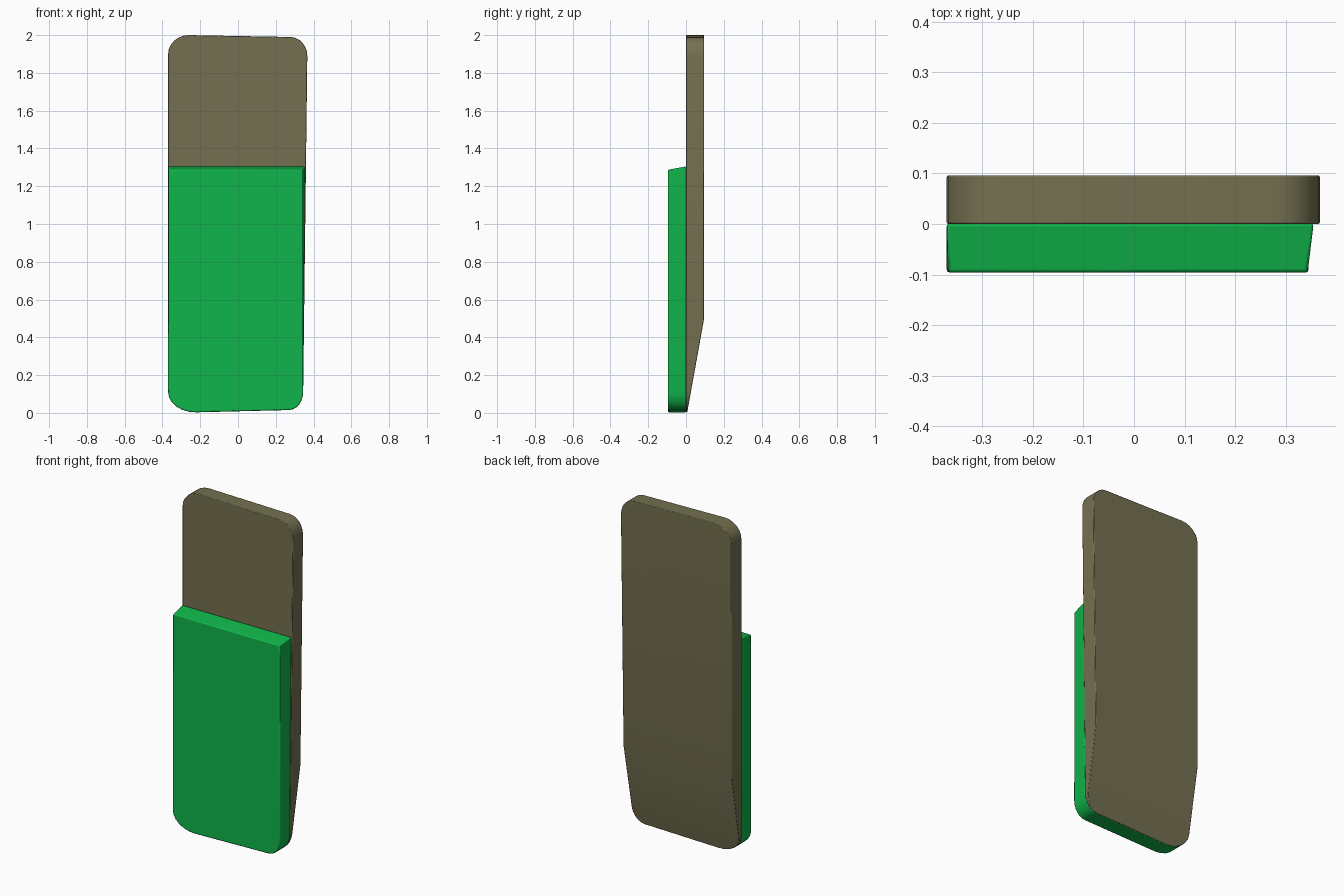
import bpy, bmesh, math
from mathutils import Vector

if "Cube" in bpy.data.objects:
    bpy.data.objects.remove(bpy.data.objects["Cube"], do_unlink=True)


def material(name, rgb):
    m = bpy.data.materials.new(name)
    m.use_nodes = True
    m.diffuse_color = (*rgb, 1)
    bsdf = m.node_tree.nodes["Principled BSDF"]
    bsdf.inputs["Base Color"].default_value = (*rgb, 1)
    bsdf.inputs["Roughness"].default_value = 0.6
    return m


def rounded(corners, steps=6):
    """Outline from (before, corner, after) triples; a lone point stays sharp."""
    pts = []
    for c in corners:
        if len(c) == 1:
            pts.append(Vector(c[0]))
            continue
        a, b, d = (Vector(p) for p in c)
        for i in range(steps + 1):
            t = i / steps * math.pi / 2
            pts.append(b + (a - b) * (1 - math.sin(t)) + (d - b) * (1 - math.cos(t)))
    return pts


def slab(name, front, back, y0, y1, mat, bevel, cut=None):
    """Loft between a front and a back outline, optionally trimmed by a plane."""
    bm = bmesh.new()
    f = [bm.verts.new((p.x, y0, p.y)) for p in front]
    b = [bm.verts.new((p.x, y1, p.y)) for p in back]
    bm.faces.new(f)
    bm.faces.new(b[::-1])
    for i in range(len(f)):
        j = (i + 1) % len(f)
        bm.faces.new((f[j], f[i], b[i], b[j]))
    if cut:
        co, no = cut
        r = bmesh.ops.bisect_plane(bm, geom=bm.verts[:] + bm.edges[:] + bm.faces[:],
                                   plane_co=co, plane_no=no, clear_outer=True)
        edges = [e for e in r["geom_cut"] if isinstance(e, bmesh.types.BMEdge)]
        bmesh.ops.holes_fill(bm, edges=edges, sides=0)
    bmesh.ops.recalc_face_normals(bm, faces=bm.faces[:])
    me = bpy.data.meshes.new(name)
    bm.to_mesh(me)
    bm.free()
    me.materials.append(mat)
    ob = bpy.data.objects.new(name, me)
    bpy.context.collection.objects.link(ob)
    mod = ob.modifiers.new("soft_edges", "BEVEL")
    mod.width, mod.segments = bevel, 2
    mod.limit_method, mod.angle_limit = "ANGLE", math.radians(40)
    bpy.ops.object.select_all(action="DESELECT")
    ob.select_set(True)
    bpy.context.view_layer.objects.active = ob
    bpy.ops.object.shade_smooth_by_angle(angle=math.radians(30))
    return ob


green = material("green", (0.005, 0.46, 0.07))
olive = material("olive_brown", (0.175, 0.163, 0.082))

# Shared rounded bottom corners, counter-clockwise seen from the front
bottom = [((-0.37, 0.11), (-0.37, 0.0), (-0.22, 0.003)),
          ((0.27, 0.015), (0.345, 0.017), (0.345, 0.11))]

# Tall back panel, its lower back planed down to a wedge
panel = rounded(bottom + [((0.367, 1.89), (0.367, 1.988), (0.28, 1.99)),
                          ((-0.26, 2.0), (-0.37, 2.0), (-0.37, 1.9))])
slab("back_panel", panel, panel, 0.0, 0.096, olive, 0.005,
     cut=(Vector((0, 0.006, 0.0)), Vector((0, 0.5, -0.09))))

# Front cover with a sloping top and a slightly drafted right side
cover_front = rounded(bottom + [((0.343, 1.287),), ((-0.367, 1.287),)])
cover_back = rounded(bottom + [((0.355, 1.305),), ((-0.37, 1.305),)])
slab("front_cover", cover_front, cover_back, -0.096, 0.001, green, 0.006)
